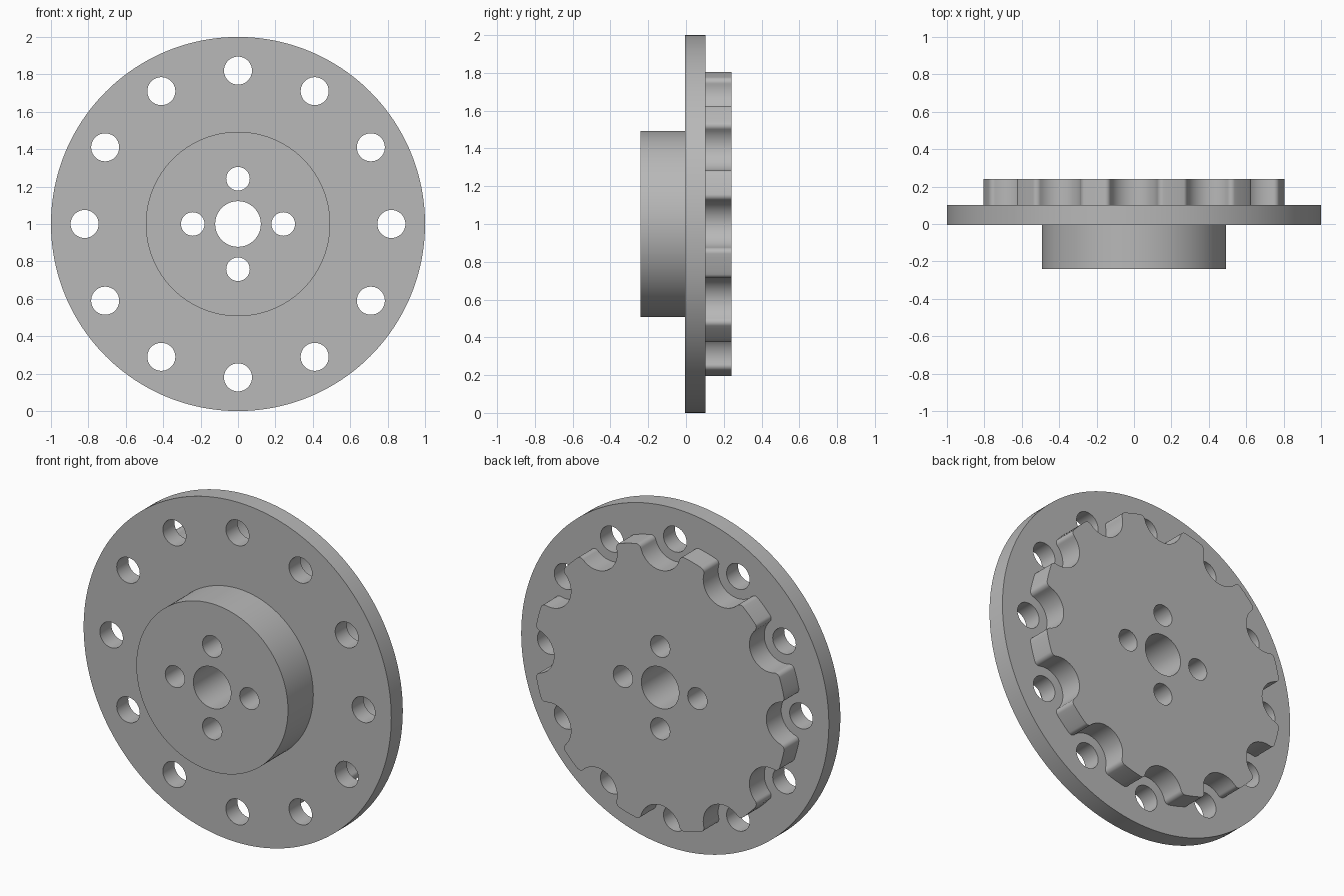
import bpy, bmesh
from math import acos, atan2, cos, sin, pi, radians
from mathutils import Vector

if "Cube" in bpy.data.objects:
    bpy.data.objects.remove(bpy.data.objects["Cube"], do_unlink=True)

AXIS_Z = 1.0
TEETH = 12
PITCH = 0.82          # radius of the bolt circle and of the tooth tips

steel = bpy.data.materials.new("grey steel")
steel.use_nodes = True
grey = (0.48, 0.48, 0.48, 1)
steel.diffuse_color = grey
steel.node_tree.nodes["Principled BSDF"].inputs["Base Color"].default_value = grey


def arc(center, radius, start, end, steps):
    return [center + radius * Vector((cos(a), sin(a)))
            for a in (start + (end - start) * i / steps for i in range(steps + 1))]


def circle(center, radius, sides):
    return arc(center, radius, 0, 2 * pi, sides)[:-1]


def ring_of_holes(count, distance, radius, sides):
    return [circle(distance * Vector((cos(a), sin(a))), radius, sides)
            for a in (2 * pi * i / count for i in range(count))]


def pierced_plate(name, loops, front, back):
    """Extrude an outline with holes along the shaft direction."""
    bm = bmesh.new()
    edges = []
    for loop in loops:
        verts = [bm.verts.new((p.x, front, p.y + AXIS_Z)) for p in loop]
        edges += [bm.edges.new((v, verts[i - 1])) for i, v in enumerate(verts)]
    bmesh.ops.triangle_fill(bm, edges=edges, use_beauty=True)
    grown = bmesh.ops.extrude_face_region(bm, geom=bm.faces[:], use_keep_orig=True)
    moved = [g for g in grown["geom"] if isinstance(g, bmesh.types.BMVert)]
    bmesh.ops.translate(bm, verts=moved, vec=(0, back - front, 0))
    bmesh.ops.recalc_face_normals(bm, faces=bm.faces[:])
    mesh = bpy.data.meshes.new(name)
    bm.to_mesh(mesh)
    bm.free()
    mesh.materials.append(steel)
    obj = bpy.data.objects.new(name, mesh)
    bpy.context.collection.objects.link(obj)
    bpy.ops.object.select_all(action="DESELECT")
    obj.select_set(True)
    bpy.context.view_layer.objects.active = obj
    bpy.ops.object.shade_smooth_by_angle(angle=radians(30))


def scalloped_outline(notch, fillet):
    """Round notches joined to the tooth tips by small tangent fillets."""
    reach = PITCH - fillet
    spread = acos((reach**2 + PITCH**2 - (notch + fillet)**2) / (2 * reach * PITCH))
    seat = Vector((PITCH, 0))
    corner = reach * Vector((cos(spread), sin(spread)))
    toward = corner - seat
    meet = atan2(toward.y, toward.x)
    half = arc(seat, notch, pi, meet, 12)
    half += arc(corner, fillet, meet - pi, spread, 8)[1:]
    half += arc(Vector((0, 0)), PITCH, spread, pi / TEETH, 3)[1:]
    mirrored = [Vector((p.x, -p.y)) for p in reversed(half[1:-1])]
    unit = mirrored + half
    outline = []
    for i in range(TEETH):
        a = 2 * pi * i / TEETH
        outline += [Vector((p.x * cos(a) - p.y * sin(a), p.x * sin(a) + p.y * cos(a)))
                    for p in unit]
    return outline


# Shaft hole and the four small holes run through every part
origin = Vector((0, 0))
center_holes = [circle(origin, 0.122, 64)] + ring_of_holes(4, 0.242, 0.063, 40)
bolt_holes = ring_of_holes(TEETH, PITCH, 0.075, 40)

pierced_plate("hub", [circle(origin, 0.493, 128)] + center_holes, -0.24, -0.005)
pierced_plate("flange", [circle(origin, 1, 192)] + center_holes + bolt_holes, -0.005, 0.102)
pierced_plate("scalloped_wheel", [scalloped_outline(0.13, 0.028)] + center_holes, 0.102, 0.24)
